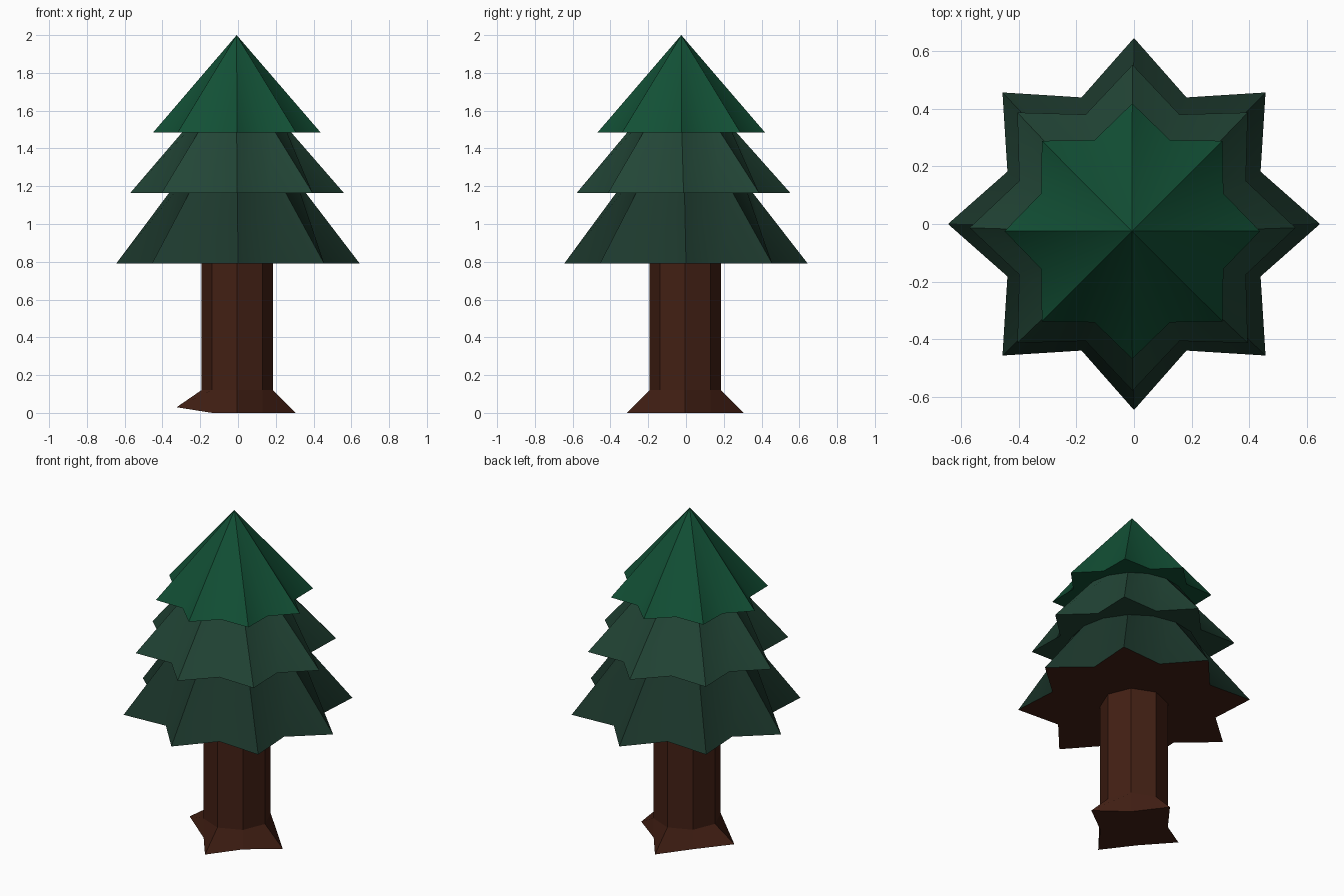
import bpy, bmesh, math

if "Cube" in bpy.data.objects:
    bpy.data.objects.remove(bpy.data.objects["Cube"])


def material(name, color):
    m = bpy.data.materials.new(name)
    m.diffuse_color = (*color, 1)
    m.use_nodes = True
    m.node_tree.nodes["Principled BSDF"].inputs["Base Color"].default_value = m.diffuse_color
    return m


bark = material("bark", (0.055, 0.014, 0.007))
low_green = material("low_green", (0.012, 0.040, 0.026))
mid_green = material("mid_green", (0.016, 0.060, 0.037))
top_green = material("top_green", (0.006, 0.080, 0.036))


def ring(n, outer, inner, z, cx=0, cy=0):
    """Star or circle: radii alternate between outer and inner."""
    return [(cx + (inner if i % 2 else outer) * math.cos(math.tau * i / n),
             cy + (inner if i % 2 else outer) * math.sin(math.tau * i / n), z)
            for i in range(n)]


def loft(name, rings, mats, smooth, apex=None, cap=False, first_mat=0):
    """Skin a stack of rings, optionally ending in a point or closed below."""
    bm = bmesh.new()
    loops = [[bm.verts.new(p) for p in r] for r in rings]
    n = len(loops[0])
    for k, (a, b) in enumerate(zip(loops, loops[1:])):
        for i in range(n):
            j = (i + 1) % n
            f = bm.faces.new((a[i], a[j], b[j], b[i]))
            f.material_index = first_mat if k == 0 else 0
    if apex:
        tip = bm.verts.new(apex)
        for i in range(n):
            bm.faces.new((loops[-1][i], loops[-1][(i + 1) % n], tip))
    if cap:
        bm.faces.new(loops[0][::-1])
    mesh = bpy.data.meshes.new(name)
    bm.to_mesh(mesh)
    bm.free()
    obj = bpy.data.objects.new(name, mesh)
    bpy.context.collection.objects.link(obj)
    for m in mats:
        mesh.materials.append(m)
    if smooth:
        bpy.ops.object.select_all(action='DESELECT')
        bpy.context.view_layer.objects.active = obj
        obj.select_set(True)
        bpy.ops.object.shade_smooth_by_angle(angle=math.radians(60))
    return obj


# Octagonal trunk with four flared roots, the left one slightly lifted
C = -0.004
foot = ring(8, 0.31, 0.188, 0, C, C)
foot[4] = (-0.325, C, 0.03)
loft("trunk", [foot,
               ring(8, 0.19, 0.19, 0.12, C, C),
               ring(8, 0.19, 0.19, 0.79, C, C)], [bark], False, cap=True)

# Eight-pointed foliage tiers: underside hole, star rim, round upper ring
loft("lower_foliage", [ring(16, 0.17, 0.17, 0.79),
                       ring(16, 0.645, 0.475, 0.79),
                       ring(16, 0.36, 0.36, 1.167, -0.003, -0.008)],
     [low_green, bark], True, first_mat=1)
loft("middle_foliage", [ring(16, 0.35, 0.35, 1.165, -0.003, -0.008),
                        ring(16, 0.565, 0.425, 1.165, -0.005, -0.013),
                        ring(16, 0.287, 0.287, 1.487, -0.007, -0.022)],
     [mid_green], True)
loft("top_foliage", [ring(16, 0.28, 0.28, 1.485, -0.007, -0.022),
                     ring(16, 0.443, 0.342, 1.485, -0.006, -0.025)],
     [top_green], True, apex=(-0.007, -0.025, 2.0))
